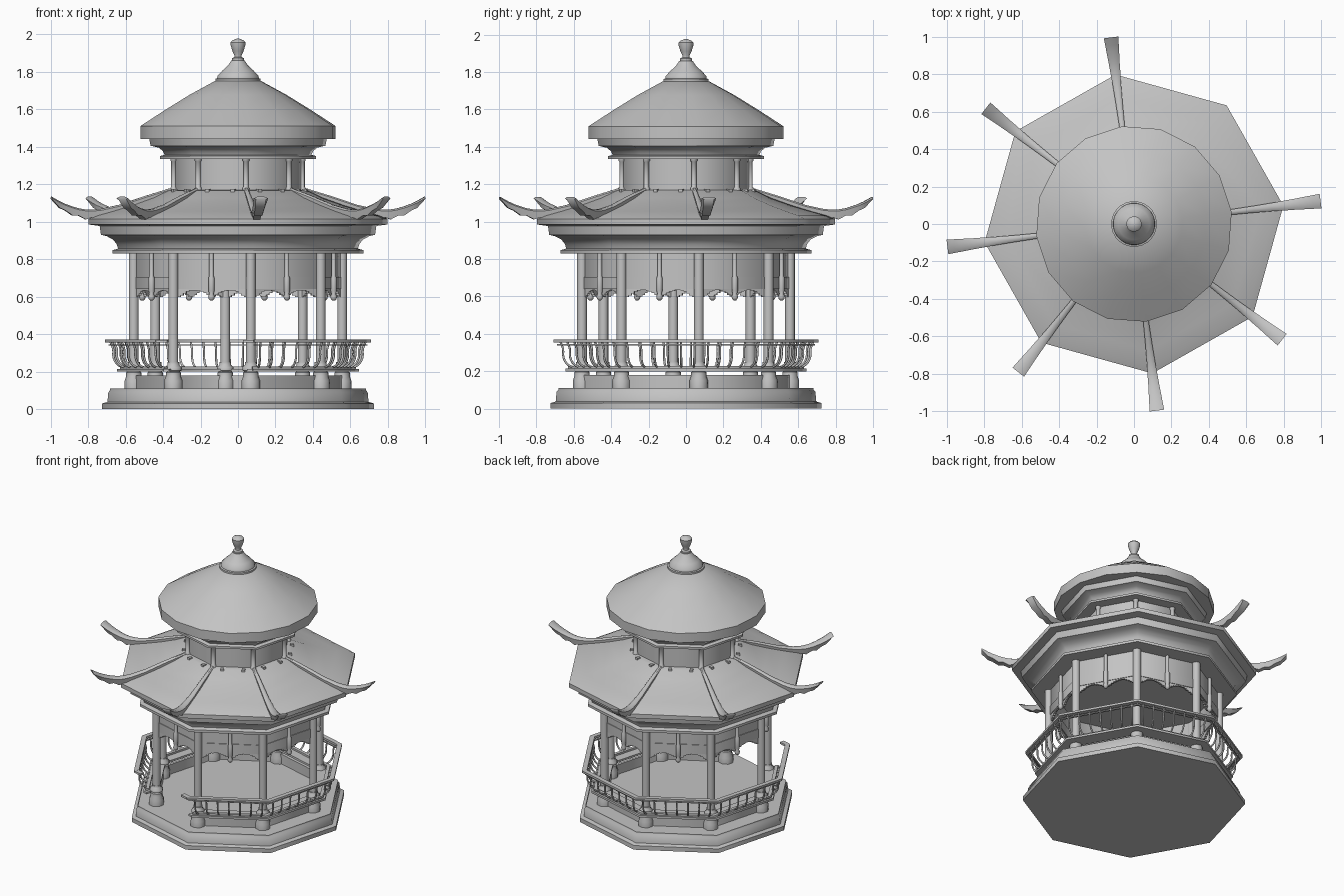
import bpy, bmesh, math
from mathutils import Vector, Matrix

if "Cube" in bpy.data.objects:
    bpy.data.objects.remove(bpy.data.objects["Cube"])

TURN = math.radians(7)      # the octagon is turned slightly about z
STEP = math.radians(45)
ENTRY = 5                   # facet left open as the entrance
BARE = 1                    # roof corner without a ridge wing

stone = bpy.data.materials.new("plain_grey")
stone.use_nodes = True
GREY = (0.55, 0.55, 0.55, 1)
stone.diffuse_color = GREY
stone.node_tree.nodes["Principled BSDF"].inputs["Base Color"].default_value = GREY


def finish(name, bm, smooth=47):
    bmesh.ops.recalc_face_normals(bm, faces=bm.faces)
    mesh = bpy.data.meshes.new(name)
    bm.to_mesh(mesh)
    bm.free()
    mesh.materials.append(stone)
    ob = bpy.data.objects.new(name, mesh)
    bpy.context.collection.objects.link(ob)
    if smooth:
        bpy.ops.object.select_all(action="DESELECT")
        ob.select_set(True)
        bpy.context.view_layer.objects.active = ob
        bpy.ops.object.shade_smooth_by_angle(angle=math.radians(smooth))
    return ob


def polar(r, a, z=0):
    return Vector((r * math.cos(a), r * math.sin(a), z))


def corner(r, k):
    return polar(r, TURN + STEP * k)


def facet(k):
    """Frame with local x pointing out of facet k and y along it."""
    return Matrix.Rotation(TURN + STEP * (k + 0.5), 4, "Z")


def lathe(bm, profile, sides=8, at=Vector(), closed=False, skip=None):
    """Turn a (radius, height) profile; closed profiles make rings."""
    rings = [[bm.verts.new(at + polar(r, TURN + math.tau * i / sides, z)) for r, z in profile]
             for i in range(sides)]
    n = len(profile)
    for i in range(sides):
        if i == skip:
            continue
        a, b = rings[i], rings[(i + 1) % sides]
        for j in range(n if closed else n - 1):
            m = (j + 1) % n
            bm.faces.new((a[j], b[j], b[m], a[m]))
    if not closed:
        bm.faces.new([r[0] for r in rings])
        bm.faces.new([r[-1] for r in rings])
    elif skip is not None:
        bm.faces.new(rings[skip])
        bm.faces.new(rings[(skip + 1) % sides])


def turned(name, profile, sides=8, **kw):
    bm = bmesh.new()
    lathe(bm, profile, sides, **kw)
    return finish(name, bm)


def ring(name, outer, inner, low, high, skip=None):
    return turned(name, [(outer, low), (outer, high), (inner, high), (inner, low)],
                  closed=True, skip=skip)


def corner_set(name, r, profile, sides=16, mid=False):
    """The same turned part at every corner, or at every facet middle."""
    bm = bmesh.new()
    for k in range(8):
        lathe(bm, profile, sides, at=corner(r, k + (0.5 if mid else 0)))
    return finish(name, bm)


def box(bm, frame, centre, size):
    bmesh.ops.create_cube(bm, size=1, matrix=frame @ Matrix.Translation(centre)
                          @ Matrix.Diagonal((*size, 1)))


# Stepped base
turned("platform", [(.73, 0), (.73, .03), (.702, .038), (.697, .09), (.688, .1), (.688, .11)])

# Columns on turned footings
corner_set("columns", .56, [(.026, .2), (.026, .84)])
corner_set("column_footings", .56, [(.05, .11), (.05, .15), (.041, .175), (.041, .195), (.034, .2),
                                    (.045, .207), (.045, .222), (.032, .235), (.032, .25)], sides=8)

# Bench wall, seat and railing, open at the entrance
ring("bench_wall", .57, .55, .11, .18, ENTRY)
ring("bench_seat", .65, .54, .2, .215, ENTRY)
ring("bench_lip", .635, .61, .215, .228, ENTRY)
ring("top_rail", .715, .68, .355, .37, ENTRY)
ring("under_rail", .695, .68, .338, .345, ENTRY)

# Short rail ends that turn into the entrance
bm = bmesh.new()
for side in (-1, 1):
    box(bm, facet(ENTRY), (.644, side * .24, .3625), (.032, .06, .014))
    box(bm, facet(ENTRY), (.58, side * .232, .2075), (.04, .03, .014))
finish("rail_ends", bm, 0)

# Curved balusters
curve = bpy.data.curves.new("balusters", "CURVE")
curve.dimensions = "3D"
curve.bevel_depth = .006
curve.bevel_resolution = 1
curve.resolution_u = 3
for k in range(8):
    if k == ENTRY:
        continue
    for i in range(7):
        t = (i + .5) / 7 - .5
        path = [(.57, .22), (.605, .235), (.628, .275), (.63, .32), (.645, .36)]
        spline = curve.splines.new("BEZIER")
        spline.bezier_points.add(len(path) - 1)
        for p, (r, z) in zip(spline.bezier_points, path):
            p.co = facet(k) @ Vector((r, t * r * .82, z))
            p.handle_left_type = p.handle_right_type = "AUTO"
balusters = bpy.data.objects.new("balusters", curve)
curve.materials.append(stone)
bpy.context.collection.objects.link(balusters)

# Lintel panels, beams and hanging drops
ring("lintel_panel", .557, .54, .7, .84)
ring("lintel_beam", .562, .535, .64, .705)
corner_set("hanging_drops", .53, [(.006, .578), (.015, .587), (.018, .6), (.012, .615), (.016, .63),
                                  (.016, .7), (.012, .71), (.012, .84)], sides=10, mid=True)

# Stepped fringe below the beams
bm = bmesh.new()
depths = [.045, .036, .026, .016, .01, .008, .008, .012, .016, .024, .034, .042]
width = .385 / len(depths) / 2
for k in range(8):
    for side in (-1, 1):
        for i, d in enumerate(reversed(depths)):
            box(bm, facet(k), (.508, side * width * (i + .5), .642 - d / 2), (.014, width, d))
finish("fringe", bm, 0)

# Lower eave and roof
turned("lower_eave", [(.675, .83), (.675, .848), (.645, .856), (.652, .88), (.672, .905), (.705, .922),
                      (.737, .93), (.744, .98), (.7, .985)])
turned("lower_roof", [(.73, .975), (.803, .985), (.803, 1.015), (.765, 1.032), (.68, 1.055), (.57, 1.088),
                      (.46, 1.127), (.38, 1.165), (.35, 1.17)])

# Ridge wings: a tapered section carried along each corner, scalloped below
wing = [(.36, 1.15, 1.18, .012), (.5, 1.09, 1.137, .014), (.64, 1.045, 1.09, .018),
        (.74, 1.012, 1.068, .022), (.79, 1.022, 1.064, .025), (.82, 1.012, 1.065, .027),
        (.86, 1.033, 1.072, .029), (.89, 1.032, 1.081, .031), (.93, 1.06, 1.095, .034),
        (.96, 1.073, 1.109, .036), (1.003, 1.12, 1.133, .039)]
bm = bmesh.new()
for k in range(8):
    if k == BARE:
        continue
    spin = Matrix.Rotation(TURN + STEP * k, 4, "Z")
    rows = [[bm.verts.new(spin @ Vector(c)) for c in
             ((r, -w * .7, lo), (r, w * .7, lo), (r, w, hi - .008), (r, w * .5, hi),
              (r, -w * .5, hi), (r, -w, hi - .008))] for r, lo, hi, w in wing]
    for a, b in zip(rows, rows[1:]):
        for j in range(6):
            m = (j + 1) % 6
            bm.faces.new((a[j], a[m], b[m], b[j]))
    bm.faces.new(rows[0])
    bm.faces.new(rows[-1])
finish("ridge_wings", bm)

# Upper drum with small posts and roof tabs
turned("drum", [(.342, 1.15), (.342, 1.35)])
corner_set("drum_posts", .345, [(.019, 1.15), (.019, 1.18), (.014, 1.185), (.014, 1.32), (.019, 1.325),
                                (.019, 1.345)], sides=10)
bm = bmesh.new()
for k in range(8):
    for y in (-.07, .07):
        box(bm, facet(k), (.35, y, 1.163), (.026, .022, .022))
finish("roof_tabs", bm, 0)

# Upper eave, round roof and finial
turned("upper_eave", [(.42, 1.335), (.42, 1.35), (.395, 1.357), (.403, 1.375), (.425, 1.395), (.47, 1.405),
                      (.478, 1.445), (.4, 1.45)])
turned("upper_roof", [(.47, 1.442), (.525, 1.442), (.525, 1.51), (.39, 1.597), (.26, 1.677), (.125, 1.75)], 16)
turned("roof_cap", [(.122, 1.745), (.122, 1.762), (.112, 1.765), (.11, 1.778), (.085, 1.805), (.055, 1.832),
                    (.036, 1.86)], 24)
turned("finial", [(.03, 1.85), (.033, 1.862), (.033, 1.872), (.02, 1.878), (.02, 1.89), (.03, 1.91),
                  (.039, 1.94), (.041, 1.957), (.03, 1.968), (.008, 1.976)], 20)
